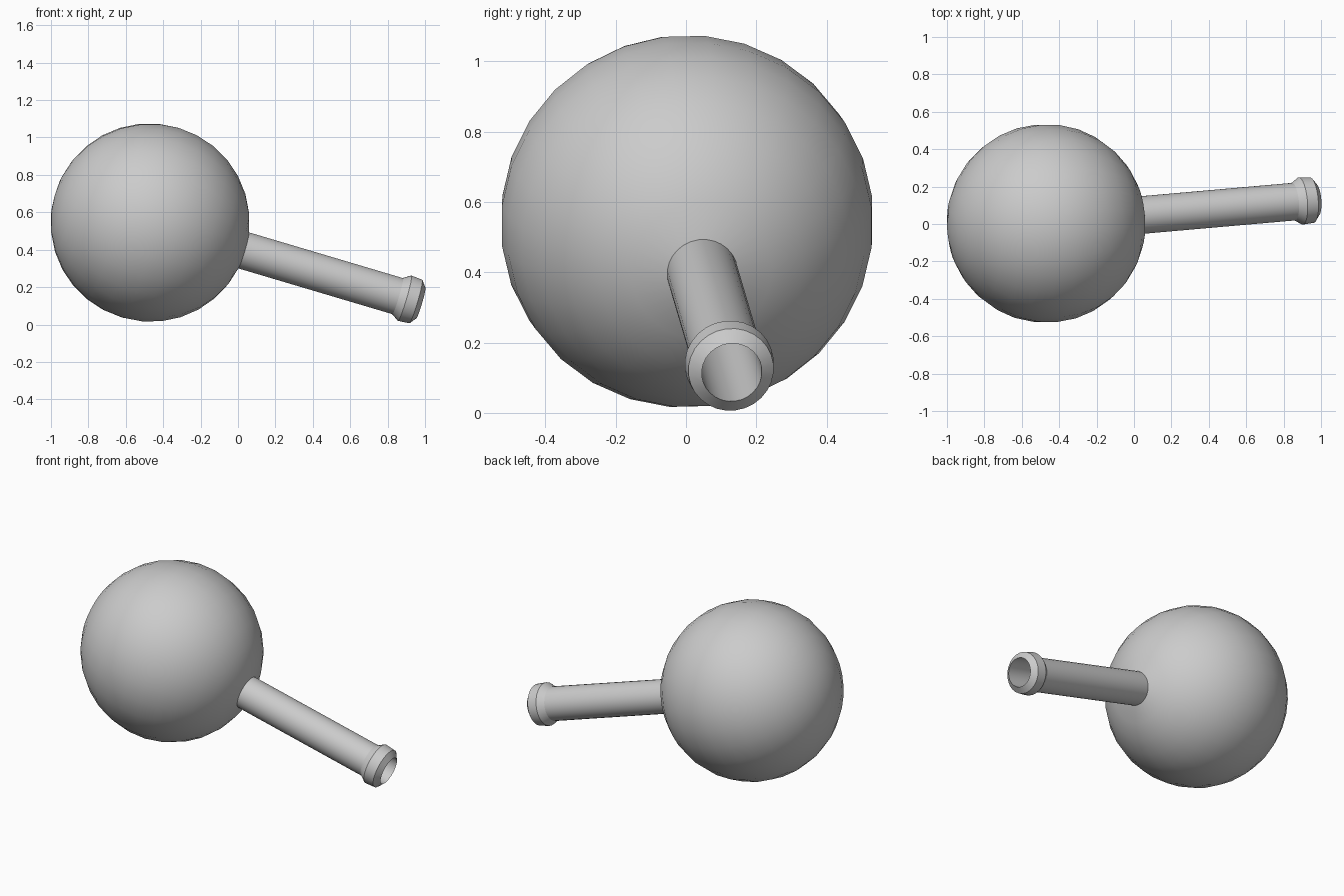
import bpy
import math
from mathutils import Vector

cube = bpy.data.objects.get("Cube")
if cube:
    bpy.data.objects.remove(cube, do_unlink=True)

SEGMENTS = 28
CENTRE = Vector((-0.47, 0.003, 0.545))
AXIS = Vector((1.0, 0.088, -0.297)).normalized()

glass = bpy.data.materials.new("light grey")
glass.use_nodes = True
colour = (0.6, 0.6, 0.6, 1)
glass.diffuse_color = colour
glass.node_tree.nodes["Principled BSDF"].inputs["Base Color"].default_value = colour


def bulb_arc(radius, neck_radius, steps=15):
    """Profile from the far pole of a ball to where the neck leaves it."""
    stop = math.pi - math.asin(neck_radius / radius)
    angles = [stop * i / steps for i in range(steps + 1)]
    return [(radius * math.sin(a), -radius * math.cos(a)) for a in angles]


def lathe(name, profile):
    """Spin (radius, distance) points about the neck axis; the ends are poles."""
    verts, faces = [(0, 0, profile[0][1])], []
    rings = profile[1:-1]
    for r, t in rings:
        for s in range(SEGMENTS):
            a = math.tau * s / SEGMENTS
            verts.append((r * math.cos(a), r * math.sin(a), t))
    verts.append((0, 0, profile[-1][1]))
    last = len(verts) - 1
    base = last - SEGMENTS
    for s in range(SEGMENTS):
        n = (s + 1) % SEGMENTS
        faces.append((0, 1 + n, 1 + s))
        for k in range(len(rings) - 1):
            lo = 1 + k * SEGMENTS
            hi = lo + SEGMENTS
            faces.append((lo + s, lo + n, hi + n, hi + s))
        faces.append((base + s, base + n, last))
    mesh = bpy.data.meshes.new(name)
    mesh.from_pydata(verts, [], faces)
    mesh.materials.append(glass)
    obj = bpy.data.objects.new(name, mesh)
    bpy.context.collection.objects.link(obj)
    obj.location = CENTRE
    obj.rotation_mode = 'QUATERNION'
    obj.rotation_quaternion = Vector((0, 0, 1)).rotation_difference(AXIS)
    return obj


# Round bulb, straight neck and flared lip, then the hollow inside
outside = bulb_arc(0.532, 0.101)
lip = [(0.101, 1.385), (0.127, 1.425), (0.122, 1.487), (0.086, 1.515)]
inside = bulb_arc(0.515, 0.086)[::-1]
flask = lathe("round_flask", outside + lip + inside)

bpy.ops.object.select_all(action='DESELECT')
flask.select_set(True)
bpy.context.view_layer.objects.active = flask
bpy.ops.object.shade_smooth_by_angle(angle=math.radians(30))
